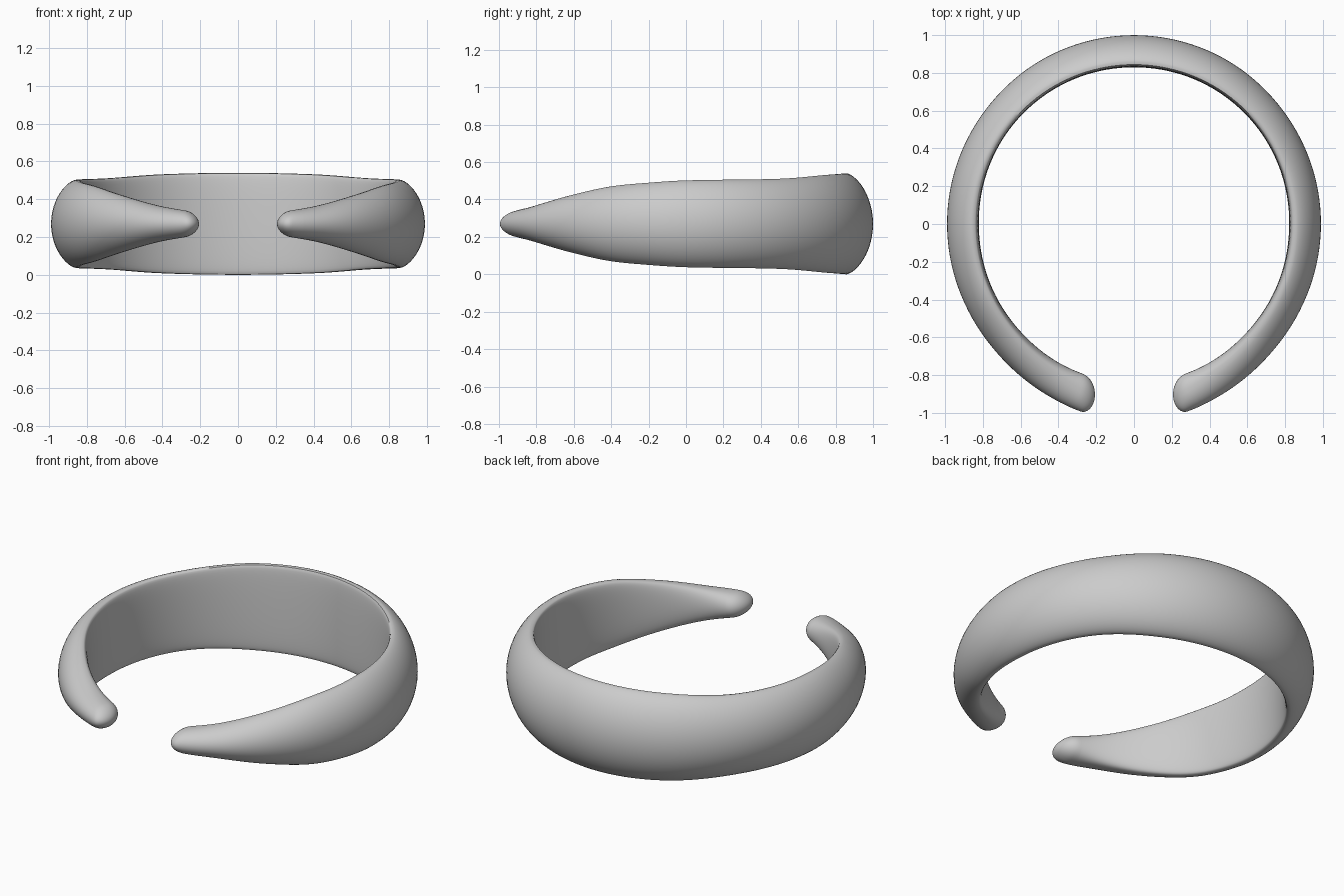
import bpy, bmesh, math

if "Cube" in bpy.data.objects:
    bpy.data.objects.remove(bpy.data.objects["Cube"])

# Keys along half the band: angle from the back (degrees),
# half height, outer radius, edge radius, inner radius, inner squareness, outer power
KEYS = [
    (0,   .270, 1.000, .858, .830, .35, 1.3),
    (28,  .262, .998, .858, .830, .35, 1.3),
    (54,  .241, .992, .858, .828, .35, 1.3),
    (90,  .232, .990, .860, .822, .35, 1.3),
    (104, .219, .990, .862, .823, .38, 1.3),
    (118, .199, .991, .866, .825, .42, 1.25),
    (134, .154, .997, .876, .828, .50, 1.2),
    (152, .096, 1.015, .905, .836, .65, 1.1),
    (161, .074, 1.028, .930, .838, .80, 1.0),
    (167.3, .060, 1.036, .950, .838, .90, 1.0),
]
END = KEYS[-1][0]
MID_Z = 0.27
SIDES = 48


def slope(i, c):
    if i == 0:
        return 0.0
    a, b = KEYS[i - 1], KEYS[min(i + 1, len(KEYS) - 1)]
    return (b[c] - a[c]) / (b[0] - a[0])


def value(t, c):
    """Smooth interpolation of one key column."""
    i = max(k for k in range(len(KEYS) - 1) if KEYS[k][0] <= t)
    a, b = KEYS[i], KEYS[i + 1]
    w = b[0] - a[0]
    u = (t - a[0]) / w
    return ((2*u**3 - 3*u**2 + 1) * a[c] + (u**3 - 2*u**2 + u) * w * slope(i, c)
            + (3*u**2 - 2*u**3) * b[c] + (u**3 - u**2) * w * slope(i + 1, c))


def rounding(d, length):
    """Quarter-round falloff toward the tip."""
    return math.sqrt(max(0, 1 - max(0, 1 - d / length) ** 2))


def section(angle):
    """D-shaped cross-section: domed outside, flat inside with soft edges."""
    t = abs(angle)
    h, ro, re, ri, sq, po = (value(t, c) for c in range(1, 7))
    d = END - t
    h *= rounding(d, 5)
    core = .955
    pts = []
    for k in range(SIDES):
        a = 2 * math.pi * k / SIDES
        c = math.cos(a)
        if c >= 0:
            r = re + (ro - re) * c ** po
        else:
            r = re - (re - ri) * (-c) ** sq
        r = core + (r - core) * rounding(d, 3.2 if r > core else 6.5)
        th = math.radians(angle)
        pts.append((r * math.sin(th), r * math.cos(th), MID_Z + h * math.sin(a)))
    return pts


# Angles: even steps on the body, closer steps at the rounded tips
half = [i * 2.5 for i in range(65)]
half = [t for t in half if t < END - 7]
half += [END - 7 * (1 - i / 14) ** 2 for i in range(14)]
angles = [-t for t in reversed(half[1:])] + half

# Open bangle
bm = bmesh.new()
rings = [[bm.verts.new(p) for p in section(a)] for a in angles]
for r0, r1 in zip(rings, rings[1:]):
    for k in range(SIDES):
        n = (k + 1) % SIDES
        bm.faces.new((r0[k], r0[n], r1[n], r1[k]))
for ring, sign in ((rings[0], -1), (rings[-1], 1)):
    th = math.radians(sign * END)
    tip = bm.verts.new((.955 * math.sin(th), .955 * math.cos(th), MID_Z))
    for k in range(SIDES):
        bm.faces.new((ring[k], ring[(k + 1) % SIDES], tip))
bmesh.ops.recalc_face_normals(bm, faces=bm.faces)
mesh = bpy.data.meshes.new("open_bangle")
bm.to_mesh(mesh)
bm.free()
bangle = bpy.data.objects.new("open_bangle", mesh)
bpy.context.collection.objects.link(bangle)
bpy.context.view_layer.objects.active = bangle
bangle.select_set(True)
bpy.ops.object.shade_smooth_by_angle(angle=math.radians(50))
